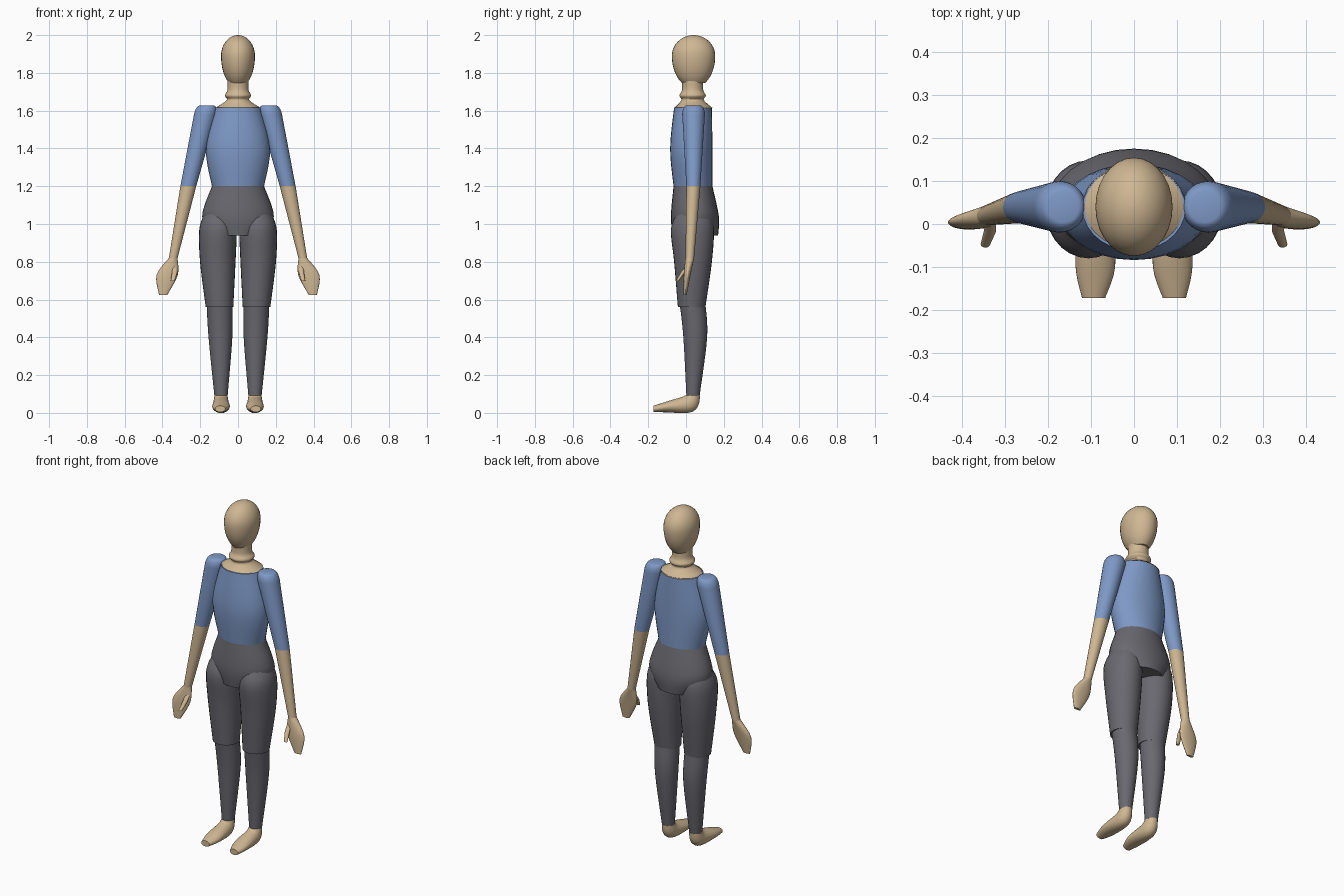
import bpy, bmesh, math
from mathutils import Vector

default_cube = bpy.data.objects.get("Cube")
if default_cube:
    bpy.data.objects.remove(default_cube, do_unlink=True)

SIDES = 28
STEPS = 5


def material(name, red, green, blue):
    colour = (red, green, blue, 1)
    made = bpy.data.materials.new(name)
    made.use_nodes = True
    made.diffuse_color = colour
    shader = made.node_tree.nodes["Principled BSDF"]
    shader.inputs["Base Color"].default_value = colour
    return made


skin = material("tan skin", 0.62, 0.47, 0.29)
shirt_blue = material("blue shirt", 0.21, 0.32, 0.57)
trouser_grey = material("grey trousers", 0.14, 0.14, 0.16)


def ring(z, wide, deep=None, x=0, y=0, pitch=0):
    """Elliptical section: centre, half width, half depth and forward pitch."""
    return Vector((x, y, z, wide, wide if deep is None else deep, pitch))


def smooth_between(keys):
    """Fill in sections along a smooth spline through the key sections."""
    padded = [keys[0], *keys, keys[-1]]
    filled = []
    for before, start, end, after in zip(padded, padded[1:], padded[2:], padded[3:]):
        for step in range(STEPS):
            t = step / STEPS
            leave, arrive = (end - before) / 2, (after - start) / 2
            bend = (end - start) * 3 - leave * 2 - arrive
            settle = (start - end) * 2 + leave + arrive
            filled.append(start + leave * t + bend * t**2 + settle * t**3)
    return filled + [keys[-1]]


def section_points(section):
    x, y, z, wide, deep, pitch = section
    across = Vector((wide, 0, 0))
    along = Vector((0, math.cos(pitch), -math.sin(pitch))) * deep
    for i in range(SIDES):
        angle = math.tau * i / SIDES
        yield Vector((x, y, z)) + across * math.cos(angle) + along * math.sin(angle)


def loft(name, surface, sections):
    """Skin the sections, cap both ends and mirror parts that sit to one side."""
    bm = bmesh.new()
    loops = [[bm.verts.new(p) for p in section_points(s)] for s in sections]
    for lower, upper in zip(loops, loops[1:]):
        for i in range(SIDES):
            bm.faces.new((lower[i - 1], lower[i], upper[i], upper[i - 1]))
    bm.faces.new(loops[0])
    bm.faces.new(loops[-1])
    bmesh.ops.recalc_face_normals(bm, faces=bm.faces)
    mesh = bpy.data.meshes.new(name)
    bm.to_mesh(mesh)
    bm.free()
    mesh.materials.append(surface)
    part = bpy.data.objects.new(name, mesh)
    bpy.context.collection.objects.link(part)
    bpy.ops.object.select_all(action='DESELECT')
    part.select_set(True)
    bpy.context.view_layer.objects.active = part
    bpy.ops.object.shade_smooth_by_angle(angle=math.radians(40))
    if sections[0][0] > 0:
        mirror = part.modifiers.new("left and right", 'MIRROR')
        mirror.use_mirror_merge = False


def egg_section(angle):
    """Egg-shaped head: short rounded crown, long tapering jaw."""
    rise, swell = math.sin(angle), math.cos(angle)
    height = 0.11 if rise > 0 else 0.17
    return ring(1.89 + height * rise, 0.09 * swell, 0.115 * swell, y=0.04)


# Head, cut off flat at the jaw
jaw, crown, bands = math.radians(-58), math.radians(88), 16
loft("head", skin,
     [egg_section(jaw + (crown - jaw) * i / bands) for i in range(bands + 1)])

# Neck with a raised band
loft("neck", skin, smooth_between([
    ring(z=1.615, wide=0.12, deep=0.1, y=0.04),
    ring(z=1.655, wide=0.06, y=0.035),
    ring(z=1.68, wide=0.07, y=0.035),
    ring(z=1.71, wide=0.056, y=0.035),
    ring(z=1.77, wide=0.056, y=0.035)]))

# Shirt and hips share the waist section
waist = ring(z=1.2, wide=0.138, deep=0.103, y=0.037)
loft("shirt_body", shirt_blue, smooth_between([
    waist,
    ring(z=1.4, wide=0.17, deep=0.112, y=0.028),
    ring(z=1.618, wide=0.12, deep=0.1, y=0.037)]))
loft("hips", trouser_grey, smooth_between([
    ring(z=0.94, wide=0.13, deep=0.12, y=0.05),
    ring(z=1.04, wide=0.19, deep=0.127, y=0.047),
    waist]))

# Legs, with the thighs stepping out over the shins
loft("thighs", trouser_grey, smooth_between([
    ring(z=0.56, wide=0.073, x=0.098, y=0.03),
    ring(z=0.8, wide=0.094, deep=0.1, x=0.107, y=0.037),
    ring(z=0.97, wide=0.099, deep=0.114, x=0.106, y=0.034),
    ring(z=1.05, wide=0.08, deep=0.09, x=0.1, y=0.04)]))
loft("shins", trouser_grey, smooth_between([
    ring(z=0.09, wide=0.035, x=0.09, y=0.037),
    ring(z=0.4, wide=0.063, x=0.093, y=0.049),
    ring(z=0.575, wide=0.068, x=0.098, y=0.035)]))

# Feet turn forward from the ankle to the blunt toe
upright = math.radians(90)
loft("feet", skin, smooth_between([
    ring(z=0.093, wide=0.034, deep=0.037, x=0.09, y=0.037),
    ring(z=0.047, wide=0.042, deep=0.047, x=0.09, y=0.012, pitch=upright * 0.67),
    ring(z=0.032, wide=0.046, deep=0.029, x=0.09, y=-0.1, pitch=upright),
    ring(z=0.021, wide=0.027, deep=0.017, x=0.094, y=-0.172, pitch=upright)]))

# Arms: straight tapers joined at the elbow, with a domed flat-topped shoulder
elbow = ring(z=1.2, wide=0.042, deep=0.037, x=0.263, y=0.039)
wrist = ring(z=0.82, wide=0.023, x=0.343, y=0.02)
shoulder = ring(z=1.58, wide=0.06, x=0.173, y=0.04)
shoulder_top = ring(z=1.628, wide=0.036, x=0.165, y=0.04)
dome = []
for i in range(STEPS + 1):
    turn = upright * i / STEPS
    section = shoulder.lerp(shoulder_top, math.sin(turn))
    section[3] = section[4] = shoulder_top[3] + (shoulder[3] - shoulder_top[3]) * math.cos(turn)
    dome.append(section)
loft("sleeves", shirt_blue, [elbow, *dome])
loft("forearms", skin, [wrist, elbow])

# Hands and thumbs
loft("palms", skin, smooth_between([
    ring(z=0.625, wide=0.022, deep=0.008, x=0.396, y=-0.004),
    ring(z=0.73, wide=0.056, deep=0.018, x=0.375, y=0.006),
    wrist]))
loft("thumbs", skin, [
    ring(z=0.697, wide=0.011, deep=0.008, x=0.346, y=-0.047),
    ring(z=0.745, wide=0.014, deep=0.012, x=0.335, y=-0.015),
    ring(z=0.785, wide=0.013, deep=0.01, x=0.334, y=0.014)])
